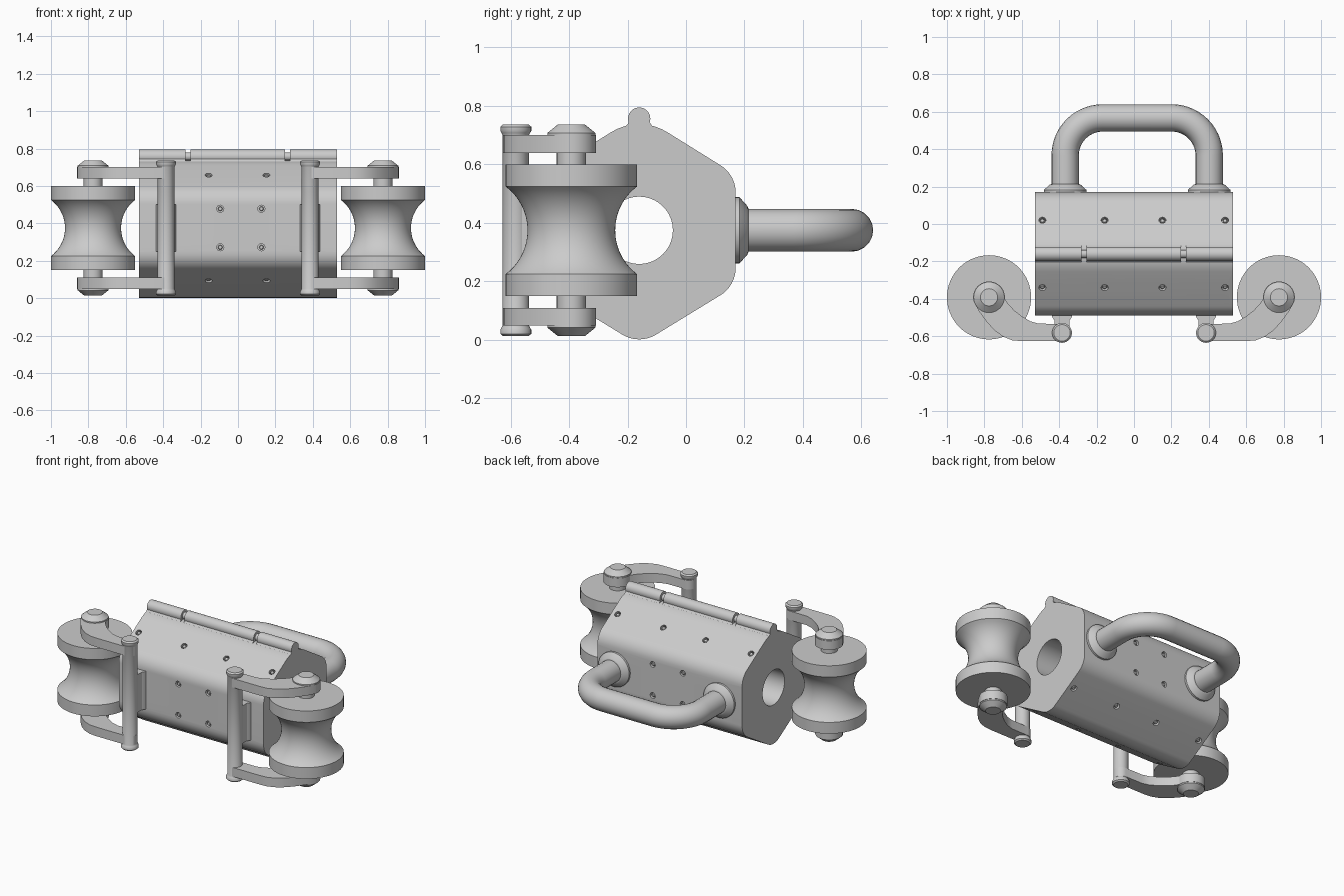
import bpy, bmesh
from math import sin, cos, pi, sqrt, tan, radians
from mathutils import Vector, Matrix

if "Cube" in bpy.data.objects:
    bpy.data.objects.remove(bpy.data.objects["Cube"])

CY, CZ = -0.16, 0.375          # centre of the bore through the body
HX = 0.017                     # handle centre in x


def finish(name, bm, smooth=30):
    bmesh.ops.recalc_face_normals(bm, faces=bm.faces[:])
    me = bpy.data.meshes.new(name)
    bm.to_mesh(me)
    bm.free()
    ob = bpy.data.objects.new(name, me)
    bpy.context.collection.objects.link(ob)
    shade(ob, smooth)
    return ob


def shade(ob, angle=30):
    bpy.ops.object.select_all(action='DESELECT')
    ob.select_set(True)
    bpy.context.view_layer.objects.active = ob
    bpy.ops.object.shade_smooth_by_angle(angle=radians(angle))


def fillet(pts, n=8, closed=True):
    """Round the corners of a list of (u, v, radius)."""
    out = []
    for i, (u, v, r) in enumerate(pts):
        p = Vector((u, v))
        if r == 0 or (not closed and i in (0, len(pts) - 1)):
            out.append(p)
            continue
        a = (Vector(pts[i - 1][:2]) - p).normalized()
        b = (Vector(pts[(i + 1) % len(pts)][:2]) - p).normalized()
        half = a.angle(b) / 2
        c = p + (a + b).normalized() * r / sin(half)
        s, e = p + a * r / tan(half) - c, p + b * r / tan(half) - c
        out += [c + s.lerp(e, k / n).normalized() * r for k in range(n + 1)]
    return out


def prism(bm, pts3, offset):
    """Extrude a flat outline by an offset vector."""
    f = bm.faces.new([bm.verts.new(p) for p in pts3])
    ext = bmesh.ops.extrude_face_region(bm, geom=[f], use_keep_orig=True)
    vs = [g for g in ext['geom'] if isinstance(g, bmesh.types.BMVert)]
    bmesh.ops.translate(bm, verts=vs, vec=offset)


def lathe(bm, prof, matrix, n=48):
    """Revolve (radius, height) points around local z."""
    rings = [[bm.verts.new(matrix @ Vector((r * cos(2 * pi * k / n), r * sin(2 * pi * k / n), z)))
              for k in range(n)] for r, z in prof]
    for a, b in zip(rings, rings[1:]):
        for k in range(n):
            bm.faces.new((a[k], a[(k + 1) % n], b[(k + 1) % n], b[k]))
    bm.faces.new(rings[0])
    bm.faces.new(rings[-1])


def aim(loc, axis):
    q = Vector((0, 0, 1)).rotation_difference(Vector(axis))
    return Matrix.Translation(loc) @ q.to_matrix().to_4x4()


# body: rounded six-sided block
hexa = [(0.33, -0.19, 0.11), (0.33, 0.19, 0.11), (0, 0.395, 0.18),
        (-0.33, 0.19, 0.11), (-0.33, -0.19, 0.11), (0, -0.392, 0.11)]
bm = bmesh.new()
prism(bm, [(-0.53, CY + p.x, CZ + p.y) for p in fillet(hexa)], (1.06, 0, 0))
body = finish("body", bm)

# screw positions on the four slopes and the front and back faces
screws = []
for sy in (-1, 1):
    for sz in (-1, 1):
        nrm = Vector((0, 0.205 * sy, 0.33 * sz)).normalized()
        for x in (-0.49, -0.157, 0.152, 0.487):
            screws.append((Vector((x, CY + 0.18 * sy, CZ + 0.282 * sz)), nrm))
        for x in (-0.095, 0.125):
            screws.append((Vector((x, CY + 0.33 * sy, CZ + 0.103 * sz)), Vector((0, sy, 0))))

# cut the bore and the screw recesses
bm = bmesh.new()
lathe(bm, [(0.115, -0.6), (0.115, 0.6)], aim((0, CY, CZ), (1, 0, 0)), 64)
for p, nrm in screws:
    lathe(bm, [(0.019, -0.022), (0.019, 0.03)], aim(p, nrm), 16)
cutter = finish("body_cutter", bm)
cutter.hide_render = True
mod = body.modifiers.new("holes", 'BOOLEAN')
mod.operation, mod.solver, mod.object = 'DIFFERENCE', 'EXACT', cutter
bpy.context.view_layer.objects.active = body
bpy.ops.object.modifier_apply(modifier=mod.name)
bpy.data.objects.remove(cutter)
shade(body)

# screw heads set in the recesses
bm = bmesh.new()
for p, nrm in screws:
    lathe(bm, [(0.012, -0.024), (0.012, -0.006), (0.009, -0.003)], aim(p, nrm), 12)
finish("screws", bm)

# hinge knuckles with a small neck, and the hinge pin
for name, x0, x1 in (("hinge_knuckle_left", -0.53, -0.28), ("hinge_knuckle_middle", -0.255, 0.252),
                     ("hinge_knuckle_right", 0.277, 0.53)):
    bm = bmesh.new()
    arc = [(0.038 * cos(radians(a)), 0.757 + 0.038 * sin(radians(a))) for a in range(-20, 201, 10)]
    outline = arc + [(-0.042, 0.735), (-0.055, 0.722), (0.055, 0.722), (0.042, 0.735)]
    prism(bm, [(x0, CY + u, v) for u, v in outline], (x1 - x0, 0, 0))
    finish(name, bm)
bm = bmesh.new()
lathe(bm, [(0.022, -0.5), (0.022, 0.5)], aim((0, CY, 0.757), (1, 0, 0)), 24)
finish("hinge_pin", bm)

# handle: round bar bent to a U
cu = bpy.data.curves.new("handle", 'CURVE')
cu.dimensions = '3D'
cu.bevel_depth, cu.bevel_resolution, cu.use_fill_caps = 0.073, 8, True
path = fillet([(-0.385, 0.15, 0), (-0.385, 0.567, 0.2), (0.385, 0.567, 0.2), (0.385, 0.15, 0)], 16, False)
sp = cu.splines.new('POLY')
sp.points.add(len(path) - 1)
for pt, p in zip(sp.points, path):
    pt.co = (HX + p.x, p.y, CZ, 1)
handle = bpy.data.objects.new("handle", cu)
bpy.context.collection.objects.link(handle)
bpy.ops.object.select_all(action='DESELECT')
handle.select_set(True)
bpy.context.view_layer.objects.active = handle
bpy.ops.object.convert(target='MESH')
shade(bpy.context.object)

# parts that come in left and right pairs
for s, side in ((-1, "left"), (1, "right")):
    bm = bmesh.new()
    lathe(bm, [(0.113, 0.16), (0.113, 0.183), (0.083, 0.21), (0.075, 0.213)],
          aim((HX + 0.385 * s, 0, CZ), (0, 1, 0)))
    finish(f"handle_flange_{side}", bm)

    # grooved roller
    px, py = 0.385 * s, -0.582
    rx, ry = 0.775 * s, -0.392
    groove = [(0.3375 - sqrt(0.1875 ** 2 - z * z), CZ + z) for z in [0.15 * k / 12 for k in range(-12, 13)]]
    bm = bmesh.new()
    lathe(bm, [(0.225, 0.15)] + groove + [(0.225, 0.6)], Matrix.Translation((rx, ry, 0)), 64)
    finish(f"roller_{side}", bm)

    # roller axle with bevelled bolt heads
    half = [(0.05, 0.2), (0.05, 0.27), (0.082, 0.27), (0.082, 0.333), (0.046, 0.362)]
    bm = bmesh.new()
    lathe(bm, [(r, CZ - z) for r, z in reversed(half)] + [(r, CZ + z) for r, z in half],
          Matrix.Translation((rx, ry, 0)))
    finish(f"roller_axle_{side}", bm)

    # upright post with end caps
    half = [(0.045, 0.325), (0.049, 0.333), (0.053, 0.34), (0.053, 0.354), (0.044, 0.362)]
    bm = bmesh.new()
    lathe(bm, [(r, CZ - z) for r, z in reversed(half)] + [(r, CZ + z) for r, z in half],
          Matrix.Translation((px, py, 0)))
    finish(f"post_{side}", bm)

    # bracket joining the post to the body
    web = [(-0.055, -0.48), (-0.053, -0.497), (-0.041, -0.515), (-0.039, -0.58),
           (0.039, -0.58), (0.041, -0.515), (0.053, -0.497), (0.055, -0.48)]
    bm = bmesh.new()
    prism(bm, [(px + u, v, 0.25) for u, v in web], (0, 0, 0.25))
    finish(f"post_bracket_{side}", bm)

    # swept arms above and below the roller
    boss = [(0.775 + 0.085 * cos(radians(a)), -0.392 + 0.085 * sin(radians(a))) for a in range(-15, 186, 10)]
    end = [(0.385 + 0.046 * cos(radians(a)), -0.58 + 0.046 * sin(radians(a))) for a in range(90, 271, 15)]
    inner = [(0.675, -0.425), (0.64, -0.462), (0.6, -0.493), (0.555, -0.52), (0.51, -0.533)]
    outer = [(0.6, -0.626), (0.65, -0.622), (0.7, -0.602), (0.745, -0.57), (0.79, -0.52), (0.83, -0.465)]
    for z, level in ((0.05, "lower"), (0.64, "upper")):
        bm = bmesh.new()
        prism(bm, [(s * u, v, z) for u, v in boss + inner + end + outer], (0, 0, 0.06))
        finish(f"{level}_arm_{side}", bm)
